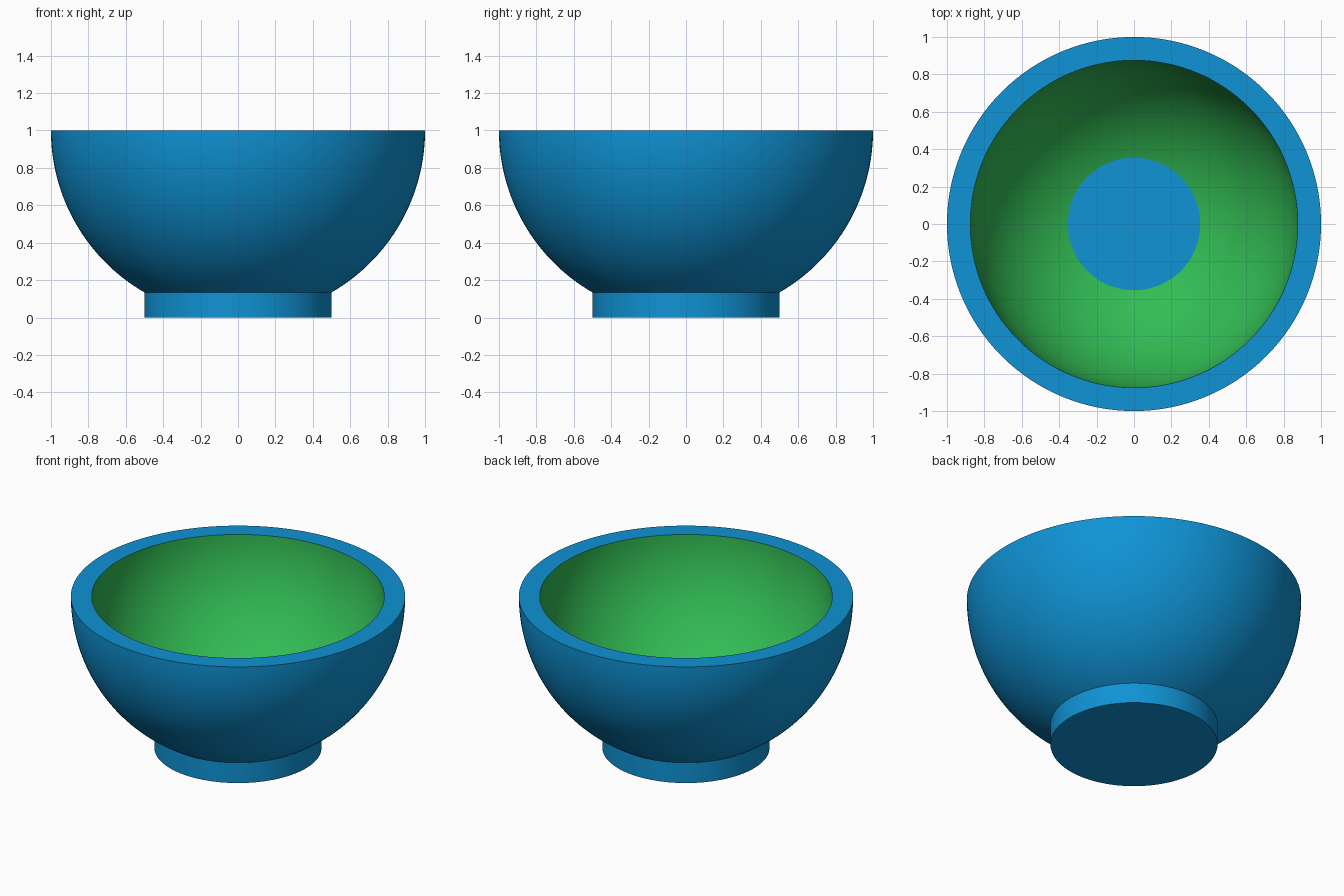
import bpy, bmesh, math

if "Cube" in bpy.data.objects:
    bpy.data.objects.remove(bpy.data.objects["Cube"])

SEGMENTS = 128
CENTRE_Z, R_OUT, R_IN = 1.0, 1.0, 0.875
FOOT_R, FOOT_H = 0.5, 0.2


def material(name, colour):
    mat = bpy.data.materials.new(name)
    mat.diffuse_color = (*colour, 1)
    mat.use_nodes = True
    mat.node_tree.nodes["Principled BSDF"].inputs["Base Color"].default_value = mat.diffuse_color
    return mat


blue = material("blue glaze", (0.0048, 0.292, 0.665))
green = material("green lining", (0.032, 0.503, 0.089))


def arc(radius, r_start, r_end, steps=40):
    """Points (r, z) on the lower half sphere between two distances from the axis."""
    a0, a1 = math.asin(r_start / radius), math.asin(r_end / radius)
    angles = [a0 + (a1 - a0) * i / steps for i in range(steps + 1)]
    return [(radius * math.sin(a), CENTRE_Z - radius * math.cos(a)) for a in angles]


def finish(obj):
    bpy.ops.object.select_all(action='DESELECT')
    obj.select_set(True)
    bpy.context.view_layer.objects.active = obj
    bpy.ops.object.shade_smooth_by_angle(angle=math.radians(30))


# Bowl: outer wall, flat rim and inner wall turned around z, ending inside the foot
outer = arc(R_OUT, FOOT_R - 0.01, R_OUT)
profile = outer + arc(R_IN, R_IN, 0.34)
bm = bmesh.new()
rings = []
for r, z in profile:
    rings.append([bm.verts.new((r * math.cos(t), r * math.sin(t), z))
                  for t in (2 * math.pi * k / SEGMENTS for k in range(SEGMENTS))])
for i in range(len(rings) - 1):
    for k in range(SEGMENTS):
        n = (k + 1) % SEGMENTS
        face = bm.faces.new((rings[i][k], rings[i][n], rings[i + 1][n], rings[i + 1][k]))
        face.material_index = 1 if i >= len(outer) else 0
mesh = bpy.data.meshes.new("bowl")
bm.to_mesh(mesh)
bm.free()
bowl = bpy.data.objects.new("bowl", mesh)
bpy.context.collection.objects.link(bowl)
mesh.materials.append(blue)
mesh.materials.append(green)
finish(bowl)

# Foot: solid disc whose top shows as the flat floor inside the bowl
bpy.ops.mesh.primitive_cylinder_add(vertices=SEGMENTS, radius=FOOT_R, depth=FOOT_H,
                                    location=(0, 0, FOOT_H / 2))
foot = bpy.context.object
foot.name = "foot"
foot.data.materials.append(blue)
finish(foot)
